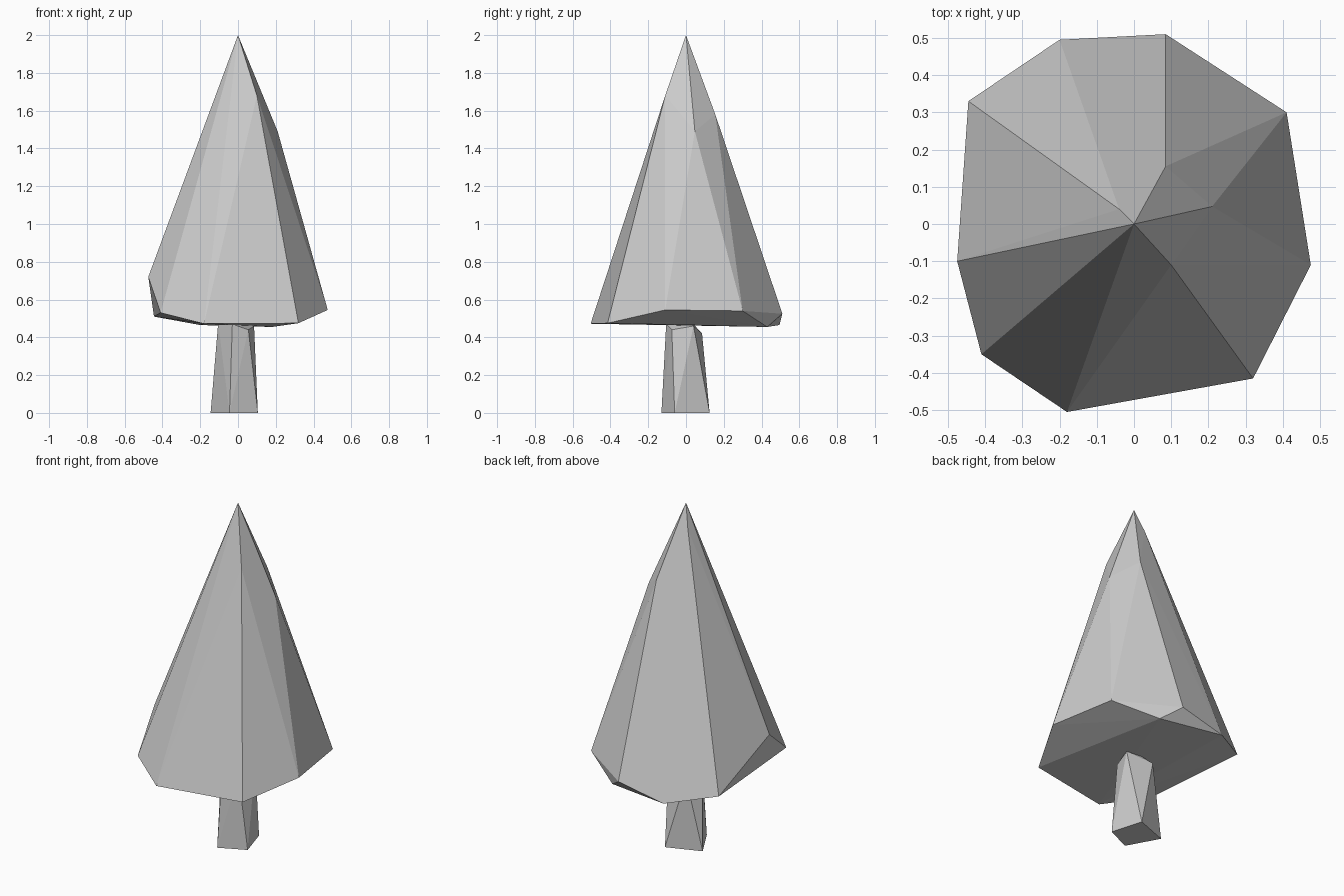
import bpy
import bmesh

if "Cube" in bpy.data.objects:
    bpy.data.objects.remove(bpy.data.objects["Cube"])


def faceted(name, points):
    """Flat-faced convex solid wrapped around a few corner points."""
    bm = bmesh.new()
    for p in points:
        bm.verts.new(p)
    res = bmesh.ops.convex_hull(bm, input=bm.verts[:])
    loose = [v for v in bm.verts if not v.link_faces]
    bmesh.ops.delete(bm, geom=loose, context='VERTS')
    bmesh.ops.recalc_face_normals(bm, faces=bm.faces[:])
    mesh = bpy.data.meshes.new(name)
    bm.to_mesh(mesh)
    bm.free()
    obj = bpy.data.objects.new(name, mesh)
    bpy.context.collection.objects.link(obj)
    return obj


# Foliage: uneven nine-sided cone
rim = [(-0.20, 0.495, 0.465), (0.085, 0.51, 0.525), (0.41, 0.30, 0.54),
       (0.475, -0.11, 0.545), (0.32, -0.415, 0.475), (-0.18, -0.505, 0.472),
       (-0.41, -0.35, 0.53), (-0.475, -0.10, 0.72), (-0.445, 0.33, 0.51)]
underside = [(0.18, 0.43, 0.455)]
shoulders = [(0.085, 0.155, 1.58), (0.21, 0.047, 1.49),
             (0.10, -0.11, 1.68), (-0.04, 0.04, 1.87)]
faceted("foliage", rim + underside + shoulders + [(0, 0, 2)])

# Trunk: four-cornered foot rising to a chipped top
foot = [(0.105, -0.06, 0), (0.05, 0.125, 0), (-0.145, 0.052, 0), (-0.045, -0.13, 0)]
top = [(0.085, 0.04, 0.46), (0.055, -0.075, 0.44), (-0.03, -0.105, 0.47),
       (-0.105, 0.0, 0.475), (-0.06, 0.085, 0.42), (0.0, 0.03, 0.48)]
faceted("trunk", foot + top)
